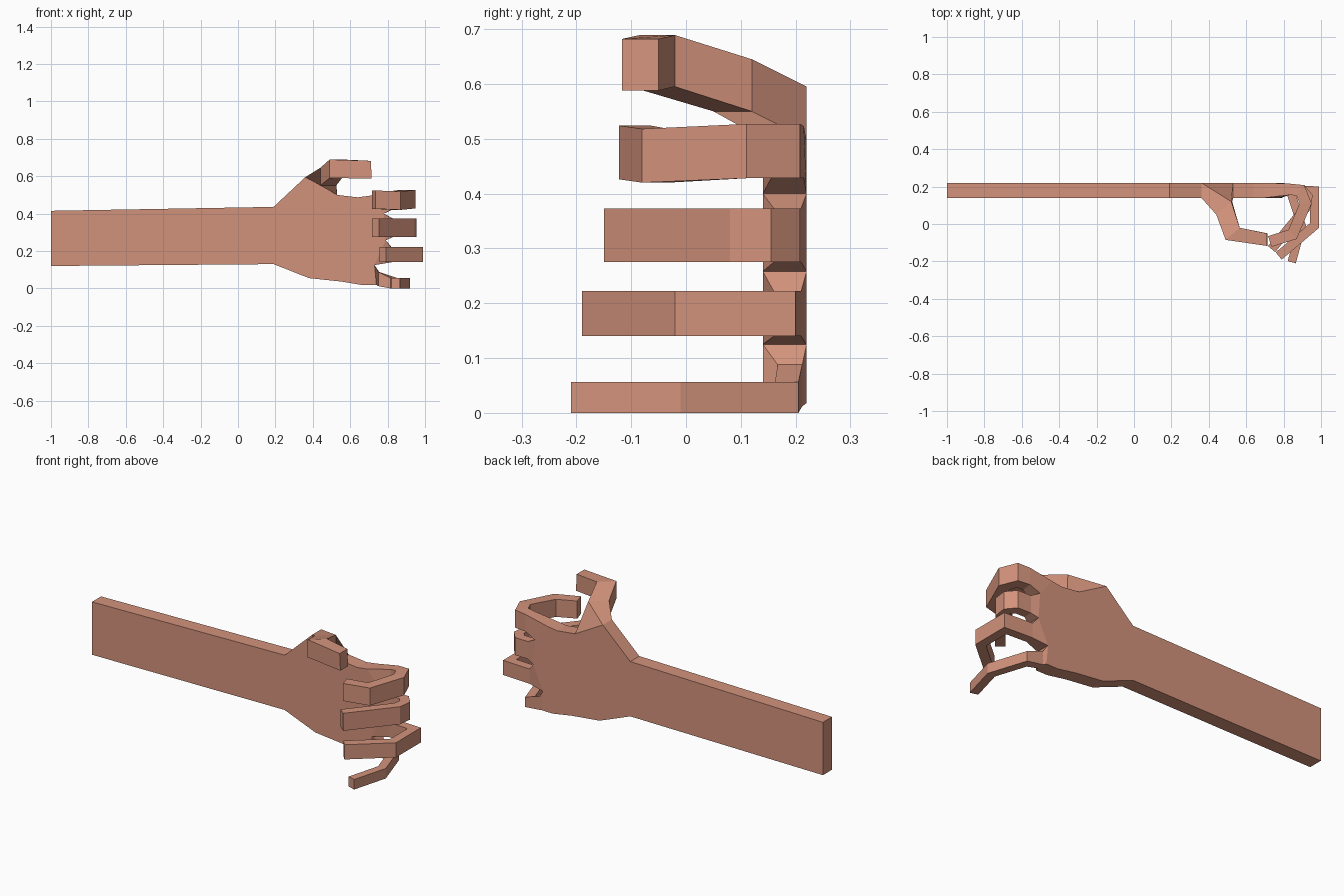
import bpy, bmesh
from mathutils import Vector

skin = bpy.data.materials.new("skin")
skin.diffuse_color = (0.65, 0.29, 0.2, 1)


def loft(name, rings):
    """Skin a closed solid through matching rings of points."""
    bm = bmesh.new()
    rows = [[bm.verts.new(p) for p in ring] for ring in rings]
    n = len(rows[0])
    for a, b in zip(rows, rows[1:]):
        for i in range(n):
            j = (i + 1) % n
            bm.faces.new((a[i], a[j], b[j], b[i]))
    bm.faces.new(rows[0][::-1])
    bm.faces.new(rows[-1])
    bmesh.ops.recalc_face_normals(bm, faces=bm.faces)
    me = bpy.data.meshes.new(name)
    bm.to_mesh(me)
    bm.free()
    me.materials.append(skin)
    ob = bpy.data.objects.new(name, me)
    bpy.context.collection.objects.link(ob)
    return ob


BACK, FRONT = 0.22, 0.14

# Forearm and palm: one flat outline in x, z given thickness along y
edge = [(0.74, 0.018), (0.73, 0.125), (0.79, 0.258), (0.78, 0.4), (0.70, 0.495)]
outline = [(-1, 0.12), (0.19, 0.13), (0.38, 0.055), (0.55, 0.037), (0.67, 0.017),
           *edge, (0.64, 0.487), (0.53, 0.5), (0.36, 0.595), (0.19, 0.436), (-1, 0.415)]
loft("forearm_and_palm", [[(x, y, z) for x, z in outline] for y in (BACK, FRONT)])


def finger(name, lo, hi, path, thick):
    """Curled finger: palm-edge root, then path of (x, y, z_low, z_high) on its outer side."""
    rings = [[(lo[0], BACK, lo[1]), (hi[0], BACK, hi[1]),
              (hi[0], FRONT, hi[1]), (lo[0], FRONT, lo[1])]]
    pts = [Vector(p[:2]) for p in path]
    dirs = [(b - a).normalized() for a, b in zip(pts, pts[1:])]
    for i, (x, y, z0, z1) in enumerate(path):
        d0, d1 = dirs[max(i - 1, 0)], dirs[min(i, len(dirs) - 1)]
        d = (d0 + d1).normalized()
        t = thick / max(d.dot(d1), 0.6)
        ix, iy = x + d.y * t, y - d.x * t       # inner side of the curl
        rings.append([(x, y, z0), (x, y, z1), (ix, iy, z1), (ix, iy, z0)])
    loft(name, rings)


# Four fingers, each rooted between two neighbouring palm-edge points
finger("little_finger", edge[0], edge[1],
       [(0.755, 0.212, 0.012, 0.088), (0.85, 0.205, 0.0, 0.056),
        (0.92, -0.01, 0.0, 0.056), (0.865, -0.21, 0.0, 0.056)], 0.045)
finger("ring_finger", edge[1], edge[2],
       [(0.82, 0.21, 0.14, 0.222), (0.99, 0.2, 0.14, 0.222),
        (0.99, -0.02, 0.14, 0.222), (0.79, -0.19, 0.14, 0.222)], 0.05)
finger("middle_finger", edge[2], edge[3],
       [(0.83, 0.21, 0.275, 0.373), (0.91, 0.208, 0.275, 0.373),
        (0.955, 0.155, 0.275, 0.373), (0.945, 0.08, 0.275, 0.373),
        (0.755, -0.15, 0.275, 0.373)], 0.05)
finger("index_finger", edge[3], edge[4],
       [(0.84, 0.215, 0.428, 0.523), (0.91, 0.208, 0.428, 0.527),
        (0.95, 0.11, 0.428, 0.527), (0.87, -0.08, 0.42, 0.518),
        (0.735, -0.122, 0.426, 0.524)], 0.06)

# Thumb: grows from the slanted upper palm edge, swings forward, then along x
loft("thumb", [
    [(0.36, 0.22, 0.595), (0.36, 0.14, 0.595), (0.53, 0.14, 0.5), (0.53, 0.22, 0.5)],
    [(0.52, 0.12, 0.645), (0.44, 0.05, 0.645), (0.44, 0.05, 0.55), (0.525, 0.12, 0.55)],
    [(0.565, -0.02, 0.689), (0.49, -0.085, 0.689), (0.49, -0.085, 0.59), (0.56, -0.02, 0.595)],
    [(0.71, -0.05, 0.682), (0.71, -0.117, 0.682), (0.715, -0.117, 0.588), (0.715, -0.05, 0.588)],
])
